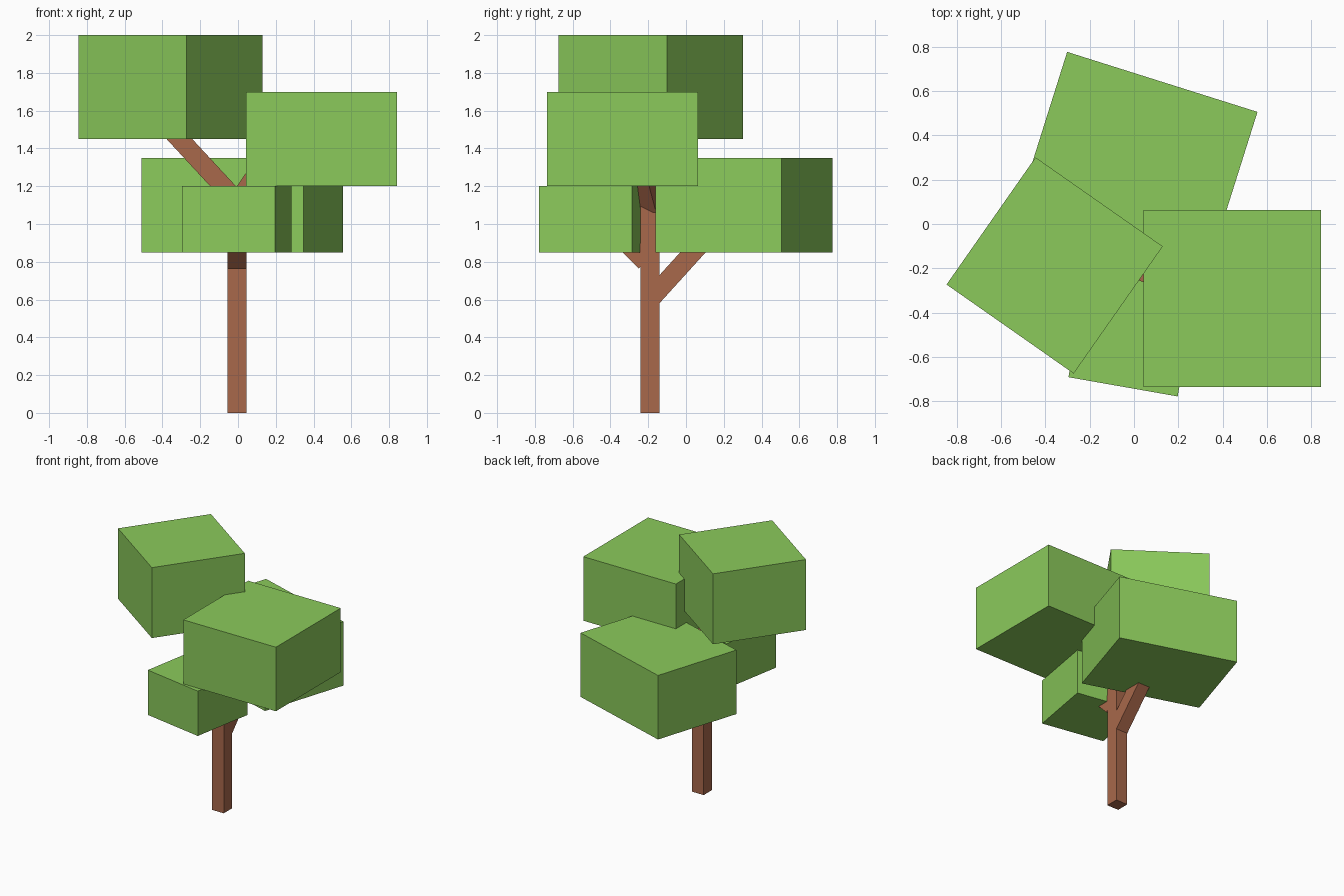
import bpy, math
from mathutils import Vector, Matrix

if "Cube" in bpy.data.objects:
    bpy.data.objects.remove(bpy.data.objects["Cube"])


def material(name, color):
    m = bpy.data.materials.new(name)
    m.diffuse_color = (*color, 1)
    m.use_nodes = True
    m.node_tree.nodes["Principled BSDF"].inputs["Base Color"].default_value = m.diffuse_color
    return m


leaf = material("leaf green", (0.258, 0.591, 0.105))
bark = material("bark brown", (0.392, 0.138, 0.070))


def box(name, mat, matrix, size):
    bpy.ops.mesh.primitive_cube_add(size=1)
    ob = bpy.context.object
    ob.name = name
    ob.data.transform(matrix @ Matrix.Diagonal((*size, 1)))
    ob.data.materials.append(mat)
    return ob


def foliage(name, x, y, z0, z1, sx, sy, angle):
    m = Matrix.Translation((x, y, (z0 + z1) / 2)) @ Matrix.Rotation(math.radians(angle), 4, 'Z')
    box(name, leaf, m, (sx, sy, z1 - z0))


def branch(name, start, end, width=0.1):
    # square bar with its width axis kept horizontal
    a, b = Vector(start), Vector(end)
    up = (b - a).normalized()
    side = up.cross(Vector((0, 0, 1))).normalized()
    rot = Matrix((side, up.cross(side), up)).transposed().to_4x4()
    box(name, bark, Matrix.Translation((a + b) / 2) @ rot, (width, width, (b - a).length))


# trunk
box("trunk", bark, Matrix.Translation((-0.005, -0.19, 0.575)), (0.1, 0.1, 1.15))

# branches
branch("back_branch", (-0.005, -0.19, 0.60), (-0.005, 0.15, 0.975))
branch("front_branch", (-0.005, -0.215, 0.80), (-0.005, -0.43, 1.015))
branch("left_branch", (-0.005, -0.19, 1.12), (-0.375, -0.19, 1.52))
branch("right_branch", (-0.005, -0.19, 1.09), (0.20, -0.27, 1.39))

# leaf blocks
foliage("top_left_leaves", -0.358, -0.187, 1.45, 2.0, 0.7, 0.7, -35)
foliage("right_leaves", 0.443, -0.336, 1.2, 1.7, 0.8, 0.8, 0)
foliage("back_leaves", 0.0225, 0.307, 0.85, 1.35, 0.9, 0.7, -17.5)
foliage("front_leaves", -0.006, -0.488, 0.85, 1.2, 0.5, 0.5, -10)
